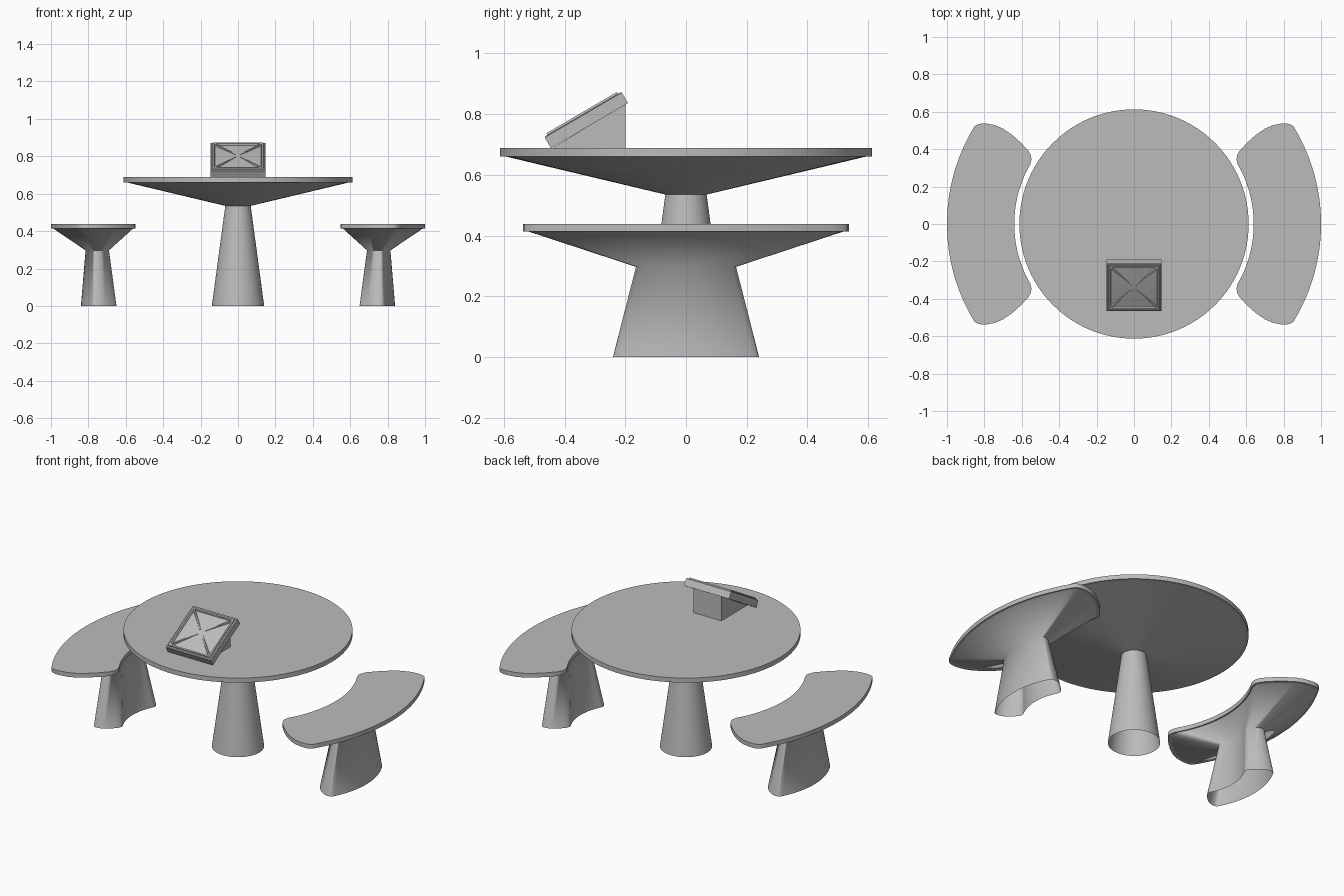
import bpy, bmesh, math
from mathutils import Matrix, Vector

if "Cube" in bpy.data.objects:
    bpy.data.objects.remove(bpy.data.objects["Cube"])

GREY = bpy.data.materials.new("plain grey")
GREY.diffuse_color = (0.5, 0.5, 0.5, 1)
GREY.use_nodes = True
GREY.node_tree.nodes["Principled BSDF"].inputs["Base Color"].default_value = GREY.diffuse_color


def finish(name, bm, angle):
    me = bpy.data.meshes.new(name)
    bm.to_mesh(me)
    bm.free()
    me.materials.append(GREY)
    ob = bpy.data.objects.new(name, me)
    bpy.context.collection.objects.link(ob)
    bpy.ops.object.select_all(action='DESELECT')
    ob.select_set(True)
    bpy.context.view_layer.objects.active = ob
    bpy.ops.object.shade_smooth_by_angle(angle=math.radians(angle))
    return ob


def loft(name, rings, angle=30, caps=True, matrix=None):
    """Skin counter-clockwise rings of 3D points from bottom to top."""
    bm = bmesh.new()
    vr = [[bm.verts.new(p) for p in r] for r in rings]
    n = len(vr[0])
    for a, b in zip(vr, vr[1:]):
        for i in range(n):
            j = (i + 1) % n
            bm.faces.new((a[i], a[j], b[j], b[i]))
    if caps:
        bm.faces.new(vr[0][::-1])
        bm.faces.new(vr[-1])
    if matrix:
        bm.transform(matrix)
    return finish(name, bm, angle)


def circle(r, z, n=96):
    return [(r * math.cos(2 * math.pi * i / n), r * math.sin(2 * math.pi * i / n), z)
            for i in range(n)]


# Round table: disc top and flared pedestal, open underneath
loft("table_top", [circle(0.613, 0.661), circle(0.613, 0.688)])
loft("table_pedestal", [circle(0.14, 0), circle(0.068, 0.535), circle(0.597, 0.661)],
     angle=80, caps=False)

# Crescent bench outline: outer arc, rounded end, inner arc, mirrored in y
def arc(r, a0, a1, n):
    return [(r * math.cos(math.radians(a0 + (a1 - a0) * i / n)),
             r * math.sin(math.radians(a0 + (a1 - a0) * i / n))) for i in range(n + 1)]

end = [(0.836, 0.533), (0.815, 0.537), (0.79, 0.537), (0.745, 0.529), (0.70, 0.510),
       (0.65, 0.475), (0.605, 0.435), (0.565, 0.392), (0.552, 0.368), (0.548, 0.345),
       (0.555, 0.318)]
half = arc(1.0, 0, 31.5, 16) + end + arc(0.64, 27.2, 0, 14)
outline = half + [(x, -y) for x, y in half[-2:0:-1]]


def bench_ring(side, z, cx=0.0, sx=1.0, sy=1.0):
    pts = [(side * (cx + (x - cx) * sx), y * sy, z) for x, y in outline]
    return pts if side > 0 else pts[::-1]


for side, label in ((-1, "left"), (1, "right")):
    loft(label + "_bench_seat", [bench_ring(side, 0.413), bench_ring(side, 0.438)])
    loft(label + "_bench_pedestal",
         [bench_ring(side, 0, 0.724, 0.42, 0.448),
          bench_ring(side, 0.297, 0.744, 0.277, 0.307),
          bench_ring(side, 0.413, 0.78, 0.94, 0.965)], angle=80, caps=False)

# Wedge stand for the tilted panel
w = 0.091
profile = [(-0.44, 0.688), (-0.2, 0.688), (-0.2, 0.834)]
loft("panel_stand", [[(-w, y, z) for y, z in profile],
                     [(w, y, z) for y, z in profile]])

# Tilted square panel: local origin at the middle of its underside
TILT = Matrix.Translation((0, -0.318, 0.762)) @ Matrix.Rotation(math.radians(30.3), 4, 'X')


def square(h, z):
    return [(-h, -h, z), (h, -h, z), (h, h, z), (-h, h, z)]


# Tray with a raised rim and a low pyramid face inside it
loft("panel_tray", [square(0.147, 0), square(0.147, 0.040), square(0.143, 0.043),
                    square(0.136, 0.043), square(0.134, 0.050), square(0.126, 0.050),
                    square(0.122, 0.040), square(0.022, 0.048)], angle=20, matrix=TILT)

# Diagonal ribs from the rim corners to the middle
for k, label in enumerate(("back_right", "back_left", "front_left", "front_right")):
    turn = Matrix.Rotation(math.radians(45 + 90 * k), 4, 'Z')

    def rib(half_width, z):
        return [(0.02, -half_width, z), (0.176, -half_width, z),
                (0.176, half_width, z), (0.02, half_width, z)]

    loft(label + "_panel_rib", [rib(0.007, 0.038), rib(0.0035, 0.050)],
         matrix=TILT @ turn)
